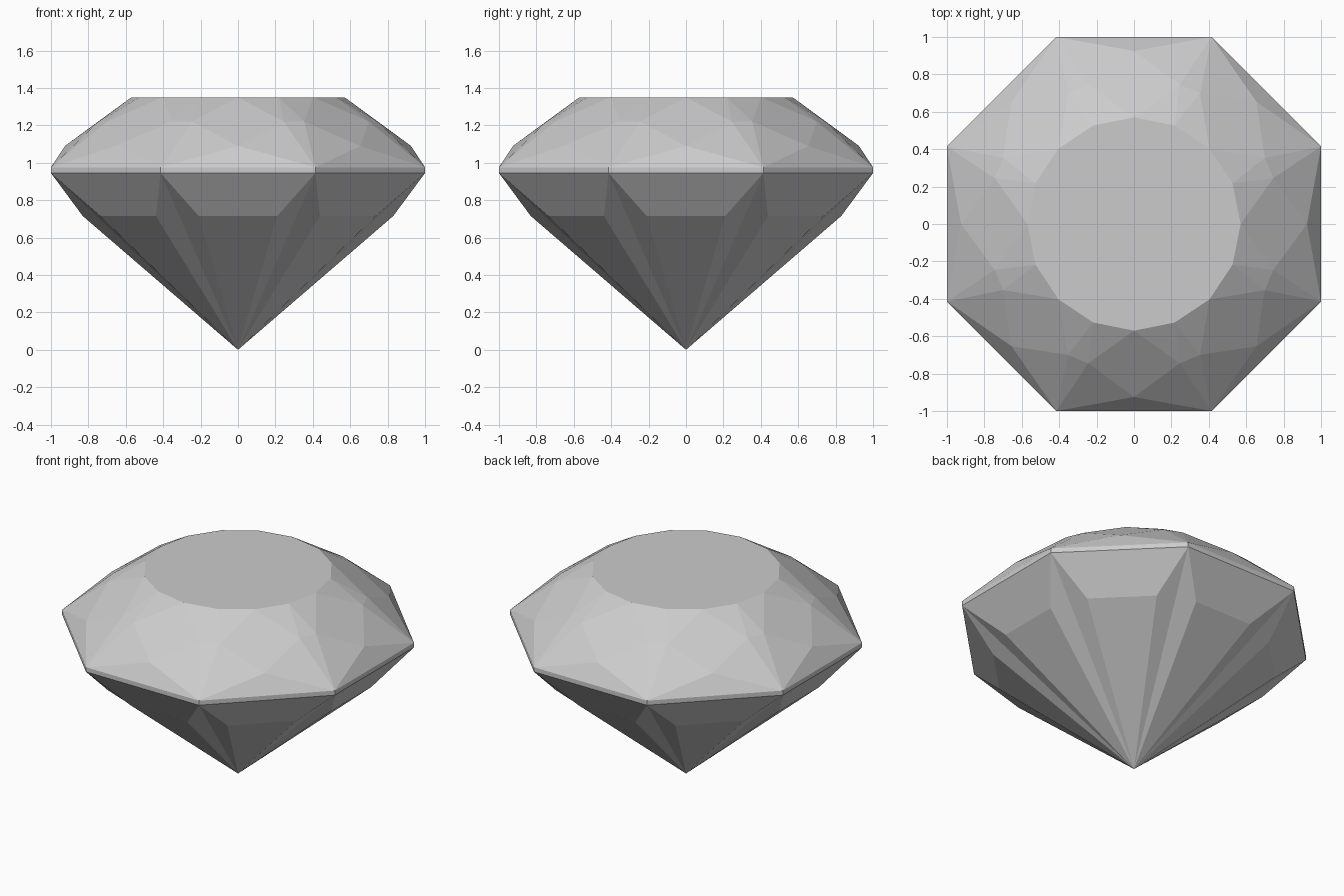
import bpy
import bmesh
from math import sin, cos, radians
from mathutils import Matrix

cube = bpy.data.objects.get("Cube")
if cube:
    bpy.data.objects.remove(cube)

SIDES = 8
STEP = 360 / SIDES


def material(name, colour):
    mat = bpy.data.materials.new(name)
    mat.use_nodes = True
    mat.diffuse_color = colour
    mat.node_tree.nodes["Principled BSDF"].inputs["Base Color"].default_value = colour
    return mat


def polar(radius, degrees, z):
    a = radians(degrees)
    return (radius * cos(a), radius * sin(a), z)


# Key points of one sector, centred on angle 0
half = STEP / 2
corner = 1 / cos(radians(half))
GIRDLE_TOP, GIRDLE_LOW, TABLE = 0.975, 0.945, 1.35


def mirrored(radius, degrees, z):
    return polar(radius, -degrees, z), polar(radius, degrees, z)


top_r, top_l = mirrored(corner, half, GIRDLE_TOP)
low_r, low_l = mirrored(corner, half, GIRDLE_LOW)
table_r, table_l = mirrored(0.57, half, TABLE)
star_r, star_l = mirrored(0.784, 18.2, 1.22)
table_mid = (0.57, 0, TABLE)
crown_mid = (0.925, 0, 1.09)
pav_mid = (0.83, 0, 0.715)
pav_r, pav_l = mirrored(0.856, 14.2, 0.715)
culet = (0, 0, 0)
table_centre = (0, 0, TABLE)
# Points on the sector borders that close the kite facets
seam_r, seam_l = mirrored(0.784 * cos(radians(half - 18.2)), half, 1.22)

sector = [
    # Table slices
    (table_centre, table_r, table_mid), (table_centre, table_mid, table_l),
    # Crown facets
    (top_r, top_l, crown_mid),
    (top_l, star_l, crown_mid), (top_r, crown_mid, star_r),
    (crown_mid, star_l, table_mid, star_r),
    (star_l, table_l, table_mid), (star_r, table_mid, table_r),
    (top_l, seam_l, star_l), (seam_l, table_l, star_l),
    (top_r, star_r, seam_r), (seam_r, star_r, table_r),
    # Girdle band
    (low_r, low_l, top_l, top_r),
    # Pavilion facets
    (low_l, low_r, pav_mid),
    (low_l, pav_mid, pav_l), (low_r, pav_r, pav_mid),
    (culet, pav_l, pav_mid, pav_r),
    (culet, low_l, pav_l), (culet, pav_r, low_r),
]

# Cut gem: repeat the sector around the axis and weld it
bm = bmesh.new()
for i in range(SIDES):
    turn = Matrix.Rotation(radians(i * STEP), 3, "Z")
    for facet in sector:
        bm.faces.new([bm.verts.new(turn @ bm.verts.new(p).co) for p in facet])
bmesh.ops.delete(bm, geom=[v for v in bm.verts if not v.link_faces], context="VERTS")
bmesh.ops.remove_doubles(bm, verts=bm.verts, dist=0.0005)
bmesh.ops.dissolve_limit(bm, angle_limit=radians(0.5), verts=bm.verts, edges=bm.edges)
bmesh.ops.recalc_face_normals(bm, faces=bm.faces)

mesh = bpy.data.meshes.new("cut_gem")
bm.to_mesh(mesh)
bm.free()
gem = bpy.data.objects.new("cut_gem", mesh)
bpy.context.collection.objects.link(gem)
mesh.materials.append(material("pale grey", (0.6, 0.6, 0.6, 1)))
